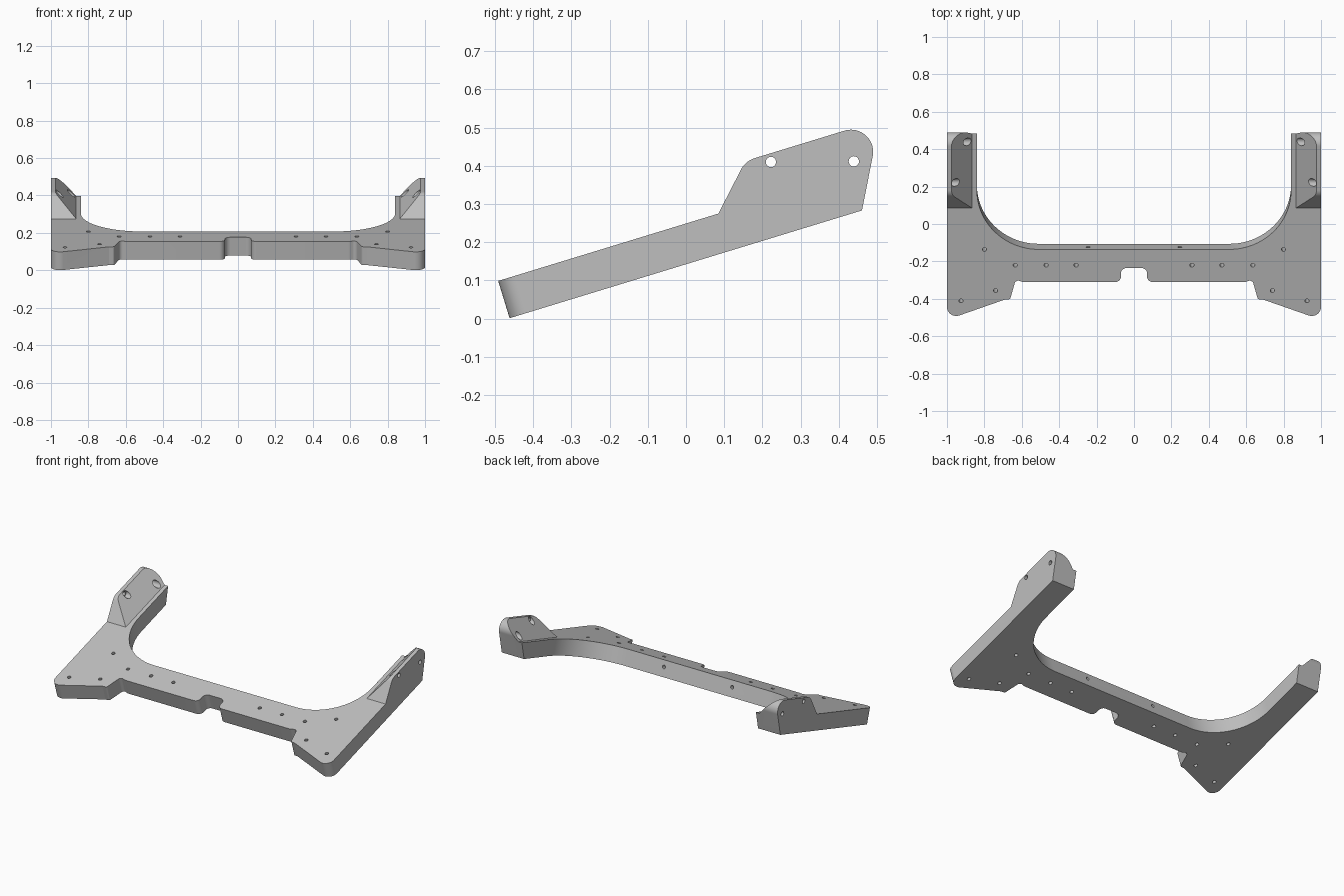
import bpy, bmesh, math
from mathutils import Vector

if "Cube" in bpy.data.objects:
    bpy.data.objects.remove(bpy.data.objects["Cube"])

TILT = math.radians(17)
THICK = 0.102          # plate thickness
TOP = 0.213            # height of the end blocks above the underside
RIM = 0.865            # inner foot of the block's sloped face


def rounded(corners):
    """Turn (a, b, radius) corners into a polygon with filleted corners."""
    out = []
    for i, (a, b, r) in enumerate(corners):
        p = Vector((a, b))
        if r == 0:
            out.append(p)
            continue
        d1 = (Vector(corners[i - 1][:2]) - p).normalized()
        d2 = (Vector(corners[(i + 1) % len(corners)][:2]) - p).normalized()
        half = d1.angle(d2) / 2
        centre = p + (d1 + d2).normalized() * r / math.sin(half)
        start = p + d1 * r / math.tan(half) - centre
        end = p + d2 * r / math.tan(half) - centre
        sweep = math.atan2(start.x * end.y - start.y * end.x, start.dot(end))
        steps = max(4, round(abs(sweep) / 0.07))
        for k in range(steps + 1):
            t = sweep * k / steps
            c, s = math.cos(t), math.sin(t)
            out.append(centre + Vector((start.x * c - start.y * s,
                                        start.x * s + start.y * c)))
    return out


def make_prism(name, points, place, lo, hi):
    """Extrude a 2D polygon from lo to hi; place maps (a, b, h) to 3D."""
    bm = bmesh.new()
    rings = [[bm.verts.new(place(p[0], p[1], h)) for p in points] for h in (lo, hi)]
    bm.faces.new(rings[0])
    bm.faces.new(rings[1])
    n = len(points)
    for i in range(n):
        j = (i + 1) % n
        bm.faces.new((rings[0][i], rings[0][j], rings[1][j], rings[1][i]))
    return finish(name, bm)


def finish(name, bm):
    bmesh.ops.recalc_face_normals(bm, faces=bm.faces)
    mesh = bpy.data.meshes.new(name)
    bm.to_mesh(mesh)
    bm.free()
    ob = bpy.data.objects.new(name, mesh)
    bpy.context.collection.objects.link(ob)
    return ob


def make_drills(name, drills):
    """One mesh of separate cylinders, each (start, end, radius)."""
    bm = bmesh.new()
    for start, end, r in drills:
        start, end = Vector(start), Vector(end)
        axis = end - start
        matrix = axis.to_track_quat('Z', 'Y').to_matrix().to_4x4()
        matrix.translation = (start + end) / 2
        bmesh.ops.create_cone(bm, cap_ends=True, segments=24, radius1=r,
                              radius2=r, depth=axis.length, matrix=matrix)
    return finish(name, bm)


def cut(target, cutter):
    cutter.hide_render = True
    mod = target.modifiers.new("cut", 'BOOLEAN')
    mod.operation = 'DIFFERENCE'
    mod.solver = 'EXACT'
    mod.object = cutter
    bpy.context.view_layer.objects.active = target
    bpy.ops.object.modifier_apply(modifier=mod.name)
    bpy.data.objects.remove(cutter)


# Plan outline of the frame, right half mirrored to the left
half = [(0.07, 0.271, 0.03), (0.07, 0.193, 0.03), (0.595, 0.193, 0.03),
        (0.632, 0.207, 0.02), (0.662, 0.097, 0.012), (0.69, 0.095, 0.01),
        (1, -0.018, 0.05), (1, 1.2, 0), (0.84, 1.2, 0), (0.84, 0.3755, 0.33)]
outline = rounded(half + [(-x, u, r) for x, u, r in reversed(half)])
frame = make_prism("mounting_frame", outline, lambda a, b, h: (a, b, h), 0, 0.3)

# Side profile: flat plate, ramp, raised block and rounded slanted rear end
side = rounded([(-0.2, THICK, 0), (0.606, THICK, 0), (0.714, TOP, 0.06),
                (1.082, TOP, 0.058), (0.925, -0.08, 0), (1.4, -0.08, 0),
                (1.4, 0.4, 0), (-0.2, 0.4, 0)])
cut(frame, make_prism("side_cutter", side, lambda a, b, h: (h, a, b), -1.2, 1.2))

# Sloped inner faces of both blocks
slope = [(RIM, THICK), (RIM + 0.3, THICK + 0.3), (-RIM - 0.3, THICK + 0.3), (-RIM, THICK)]
cut(frame, make_prism("slope_cutter", slope, lambda a, b, h: (a, h, b), -0.3, 1.5))

# Screw holes through the plate, pilot holes in the rear edge, cross holes and bores
small, bores = [], []
plate_holes = [(0.925, 0.088), (0.74, 0.145), (0.635, 0.287),
               (0.47, 0.287), (0.31, 0.287), (0.8, 0.375)]
for s in (-1, 1):
    for x, u in plate_holes:
        small.append(((s * x, u, -0.1), (s * x, u, 0.2), 0.011))
    small.append(((s * 0.245, 0.31, 0.06), (s * 0.245, 0.5, 0.06), 0.011))
    for u, w in ((0.777, 0.191), (0.985, 0.129)):
        small.append(((s * 0.8, u, w), (s * 1.1, u, w), 0.0135))
        bores.append(((s * 0.8, u, w), (s * 0.974, u, w), 0.021))
cut(frame, make_drills("hole_cutter", small))
cut(frame, make_drills("bore_cutter", bores))

# Tilt the frame so that its front edge rests on the ground
frame.rotation_euler = (TILT, 0, 0)
frame.location = (0, -0.465, 0)

# Plain grey material
grey = bpy.data.materials.new("plain_grey")
grey.use_nodes = True
colour = (0.52, 0.52, 0.52, 1)
grey.diffuse_color = colour
grey.node_tree.nodes["Principled BSDF"].inputs["Base Color"].default_value = colour
frame.data.materials.clear()
frame.data.materials.append(grey)

bpy.ops.object.select_all(action='DESELECT')
frame.select_set(True)
bpy.context.view_layer.objects.active = frame
bpy.ops.object.shade_smooth_by_angle(angle=math.radians(25))
